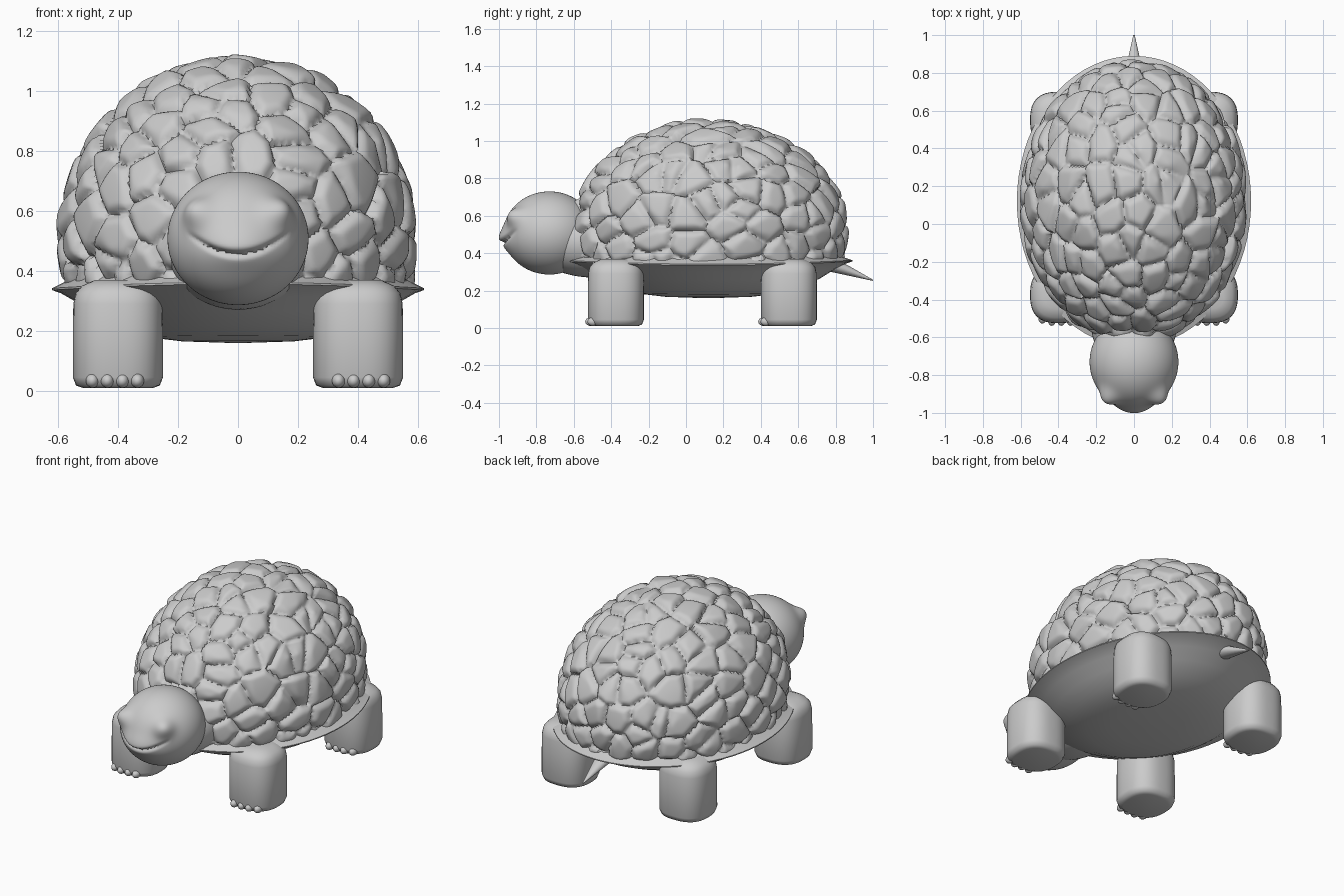
import bpy, bmesh, math, random
from mathutils import Vector, kdtree

random.seed(4)
if "Cube" in bpy.data.objects:
    bpy.data.objects.remove(bpy.data.objects["Cube"])

GREY = (0.6, 0.6, 0.6, 1)
stone = bpy.data.materials.new("stone grey")
stone.use_nodes = True
stone.diffuse_color = GREY
stone.node_tree.nodes["Principled BSDF"].inputs["Base Color"].default_value = GREY


def finish(bm, name, angle=60):
    bmesh.ops.recalc_face_normals(bm, faces=bm.faces)
    mesh = bpy.data.meshes.new(name)
    bm.to_mesh(mesh)
    bm.free()
    mesh.materials.append(stone)
    ob = bpy.data.objects.new(name, mesh)
    bpy.context.collection.objects.link(ob)
    bpy.ops.object.select_all(action="DESELECT")
    bpy.context.view_layer.objects.active = ob
    ob.select_set(True)
    bpy.ops.object.shade_smooth_by_angle(angle=math.radians(angle))
    return ob


def ball(name, centre, radii, level=4, shape=None):
    """Ellipsoid; shape(direction) may return an extra offset."""
    bm = bmesh.new()
    bmesh.ops.create_icosphere(bm, subdivisions=level, radius=1)
    for v in bm.verts:
        d = v.co.copy()
        v.co = Vector(centre) + Vector(a * b for a, b in zip(d, radii))
        if shape:
            v.co += shape(d, v.co)
    return bm if name is None else finish(bm, name)


def lathe(name, centre, profile, radii, power=2, lift=0, steps=72):
    """Stack of superelliptic rings from (radius, height) pairs."""
    bm = bmesh.new()
    rings = []
    for r, z in profile:
        ring = []
        for i in range(steps):
            t = math.tau * i / steps
            c, s = math.cos(t), math.sin(t)
            k = r * (abs(c) ** power + abs(s) ** power) ** (-1 / power)
            ring.append(bm.verts.new((centre[0] + radii[0] * k * c,
                                      centre[1] + radii[1] * k * s,
                                      z + lift * (k * s) ** 2)))
        rings.append(ring)
    for a, b in zip(rings, rings[1:]):
        for i in range(steps):
            j = (i + 1) % steps
            bm.faces.new((a[i], a[j], b[j], b[i]))
    bm.faces.new(rings[0])
    bm.faces.new(rings[-1])
    return finish(bm, name)


# Shell: dome divided into irregular tilted scutes
COUNT = 230
seeds, tilts = [], []
tree = kdtree.KDTree(COUNT)
for i in range(COUNT):
    z = 1 - (2 * i + 1) / COUNT
    t = i * 2.39996
    r = math.sqrt(1 - z * z)
    p = Vector((r * math.cos(t), r * math.sin(t), z))
    p += Vector(random.uniform(-0.09, 0.09) for _ in range(3))
    seeds.append(p.normalized())
    tilts.append(Vector(random.uniform(-0.09, 0.09) for _ in range(3)))
    tree.insert(seeds[-1], i)
tree.balance()


def scute(d, co):
    (p, i, near), (_, _, far) = tree.find_n(d, 2)
    edge = min((far - near) / 0.12, 1)
    swell = 0.028 * edge * (2 - edge) - 0.020
    return d * (swell + tilts[i].dot(d - p))


bm = ball(None, (0, 0.12, 0.5), (0.595, 0.74, 0.61), 7, scute)
bmesh.ops.bisect_plane(bm, geom=bm.verts[:] + bm.edges[:] + bm.faces[:],
                       plane_co=(0, 0, 0.34), plane_no=(0, 0, 1), clear_inner=True)
finish(bm, "shell")

# Rim and belly in one turned shape
lathe("rim_and_belly", (0, 0.12),
      [(0.88, 0.385), (0.94, 0.36), (1, 0.342), (1, 0.336), (0.95, 0.325), (0.88, 0.30),
       (0.78, 0.255), (0.65, 0.21), (0.5, 0.18), (0.3, 0.165), (0.05, 0.16)],
      (0.62, 0.77), lift=0.02)

# Legs with rounded soles and a row of toes
for end, y in (("front", -0.375), ("back", 0.55)):
    for side, sx in (("left", 1), ("right", -1)):
        lathe(f"{end}_{side}_leg", (sx * 0.4, y),
              [(0.78, 0.01), (0.93, 0.018), (1, 0.045), (1, 0.2), (0.99, 0.29),
               (0.94, 0.325), (0.8, 0.35), (0.5, 0.37)],
              (0.15, 0.15), power=2.6, steps=40)
        for n in range(4):
            ball(f"{end}_{side}_toe_{n + 1}",
                 (sx * (0.335 + 0.05 * n), y - 0.132 + 0.012 * (n == 3), 0.034),
                 (0.022, 0.032, 0.024), 3)

# Neck and head
ball("neck", (0, -0.5, 0.46), (0.23, 0.32, 0.19))


def bump(d, centre, width):
    return math.exp(-(d - Vector(centre).normalized()).length_squared / width ** 2)


def face(d, co):
    out = 0.042 * sum(bump(d, (s * 0.62, -0.82, 0.42), 0.22) for s in (1, -1))
    out += 0.03 * bump(Vector((d.x * 0.55, d.y, d.z)), (0, -0.98, -0.18), 0.28)
    if d.y < 0 and abs(co.x) < 0.17:
        # Smiling mouth, with a tucked lower lip
        gap = co.z - (0.46 + 2.4 * co.x ** 2)
        fade = 1 - (co.x / 0.17) ** 2
        out -= 0.022 * fade * math.exp(-(gap / 0.011) ** 2)
        if gap < 0:
            out -= 0.012 * fade * math.exp(-(gap / 0.06) ** 2)
    return d * out


ball("head", (0, -0.73, 0.508), (0.235, 0.245, 0.222), 6, face)

# Tail: tapered spike pointing back and down
bm = bmesh.new()
bmesh.ops.create_cone(bm, cap_ends=True, segments=24, radius1=0.055, radius2=0.004, depth=0.24)
for v in bm.verts:
    along = v.co.z / 0.24 + 0.5
    v.co = Vector((v.co.x, 0.77 + 0.23 * along, 0.345 - 0.09 * along + v.co.y * 0.8))
finish(bm, "tail")
